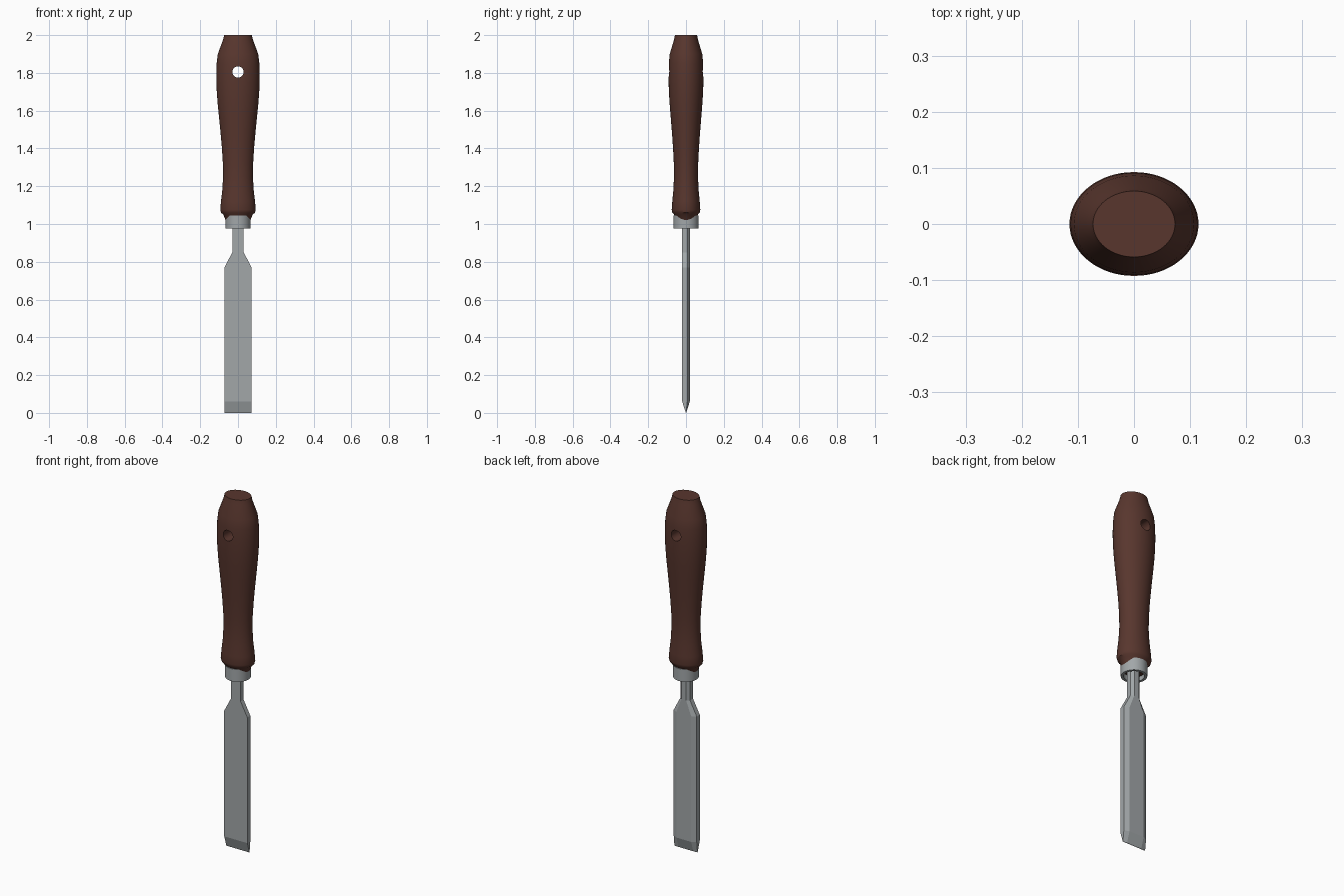
import bpy, bmesh, math

if "Cube" in bpy.data.objects:
    bpy.data.objects.remove(bpy.data.objects["Cube"])


def material(name, color):
    m = bpy.data.materials.new(name)
    m.diffuse_color = (*color, 1)
    m.use_nodes = True
    m.node_tree.nodes["Principled BSDF"].inputs["Base Color"].default_value = m.diffuse_color
    return m


WOOD = material("dark brown wood", (0.098, 0.037, 0.027))
STEEL = material("grey steel", (0.36, 0.385, 0.395))


def loft(name, sections, mat, closed_loop=False, smooth=None):
    """Skin a list of equal-length point rings; cap the ends or join them."""
    bm = bmesh.new()
    rings = [[bm.verts.new(p) for p in s] for s in sections]
    pairs = list(zip(rings, rings[1:]))
    if closed_loop:
        pairs.append((rings[-1], rings[0]))
    else:
        bm.faces.new(rings[0])
        bm.faces.new(rings[-1])
    for a, b in pairs:
        for i in range(len(a)):
            j = (i + 1) % len(a)
            bm.faces.new((a[i], a[j], b[j], b[i]))
    bmesh.ops.recalc_face_normals(bm, faces=bm.faces)
    me = bpy.data.meshes.new(name)
    bm.to_mesh(me)
    bm.free()
    me.materials.append(mat)
    ob = bpy.data.objects.new(name, me)
    bpy.context.collection.objects.link(ob)
    if smooth:
        smooth_shade(ob, smooth)
    return ob


def smooth_shade(ob, degrees):
    ob.data.shade_smooth()
    ob.data.set_sharp_from_angle(angle=math.radians(degrees))


def ellipse(rx, ry, z, n=64):
    return [(rx * math.cos(2 * math.pi * i / n), ry * math.sin(2 * math.pi * i / n), z)
            for i in range(n)]


# Handle: oval turned profile (z, half width), with the neck inside the ferrule
profile = [(1.0, 0.057), (1.05, 0.078), (1.06, 0.09), (1.075, 0.094), (1.12, 0.09),
           (1.18, 0.083), (1.25, 0.079), (1.32, 0.08), (1.4, 0.085), (1.48, 0.092),
           (1.56, 0.1), (1.64, 0.108), (1.71, 0.113), (1.78, 0.115), (1.85, 0.113),
           (1.9, 0.107), (1.975, 0.079), (2.0, 0.073)]
handle = loft("handle", [ellipse(r, r * 0.805, z) for z, r in profile], WOOD)

# Hanging hole through the handle
bpy.ops.mesh.primitive_cylinder_add(vertices=32, radius=0.03, depth=0.5,
                                    location=(0, 0, 1.805), rotation=(math.pi / 2, 0, 0))
cutter = bpy.context.object
cutter.name = "hole_cutter"
cutter.hide_render = True
cutter.data.materials.append(WOOD)
mod = handle.modifiers.new("hole", 'BOOLEAN')
mod.operation = 'DIFFERENCE'
mod.solver = 'EXACT'
mod.object = cutter
bpy.context.view_layer.objects.active = handle
bpy.ops.object.modifier_apply(modifier=mod.name)
bpy.data.objects.remove(cutter)
smooth_shade(handle, 35)

# Ferrule: round open ring
loft("ferrule", [ellipse(r, r, z) for r, z in
                 ((0.066, 0.975), (0.066, 1.045), (0.052, 1.045), (0.052, 0.975))],
     STEEL, closed_loop=True, smooth=35)


# Blade: flat front, bevelled back edges, double-ground tip
def blade_section(z, w, bevel, t=0.02):
    half = [(w, -t), (w, 0.35 * t), (w - bevel, t)]
    return [(x, y, z) for x, y in half] + [(-x, y, z) for x, y in reversed(half)]


loft("blade", [blade_section(0.0, 0.072, 0.026, 0.001),
               blade_section(0.06, 0.072, 0.026),
               blade_section(0.77, 0.072, 0.026),
               blade_section(0.85, 0.03, 0.015),
               blade_section(1.02, 0.03, 0.015)], STEEL)
